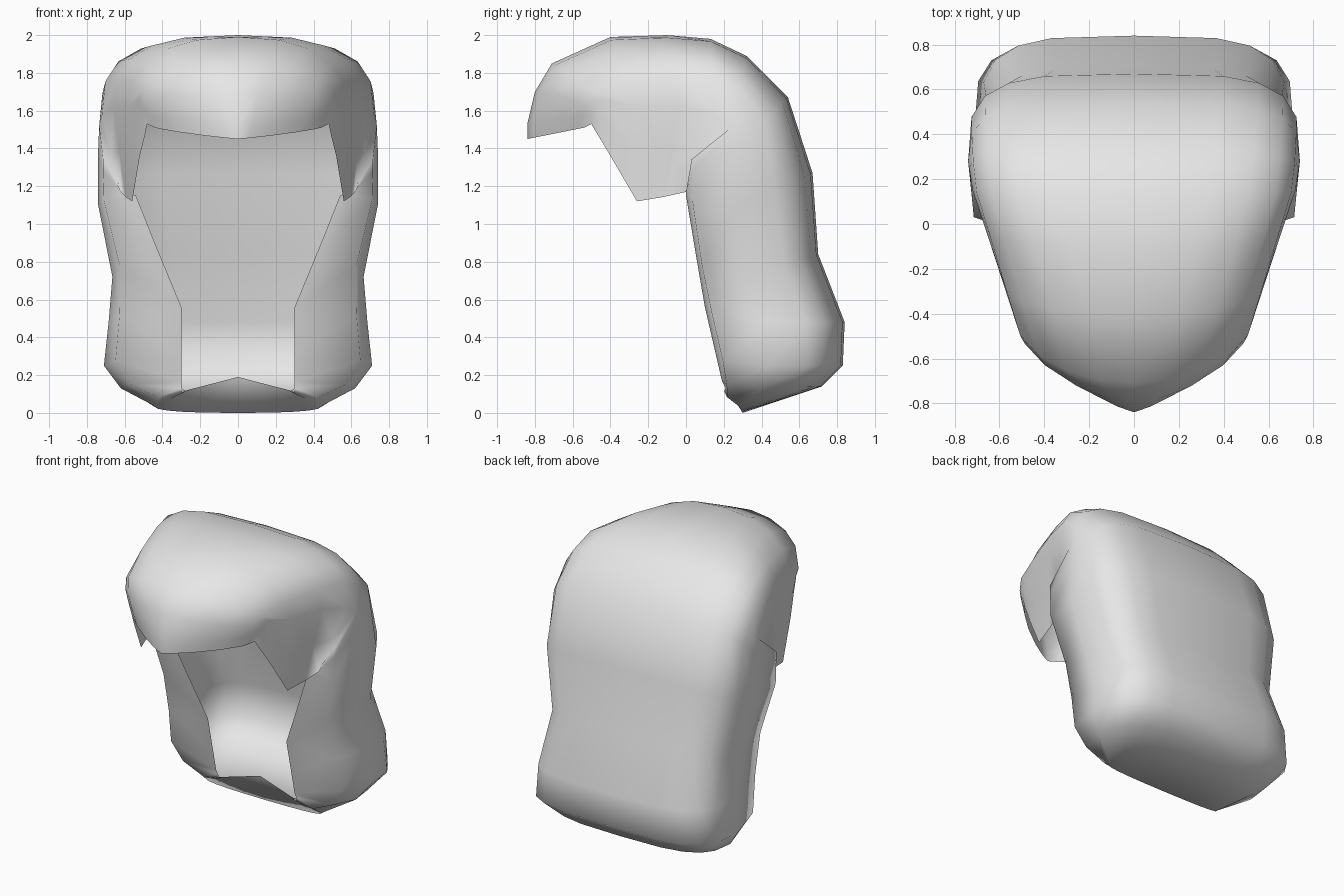
import bpy, bmesh, math
from mathutils import Vector

cube = bpy.data.objects.get("Cube")
if cube:
    bpy.data.objects.remove(cube, do_unlink=True)

# One flat colour
grey = bpy.data.materials.new("light grey")
grey.use_nodes = True
colour = (0.8, 0.8, 0.8, 1.0)
grey.diffuse_color = colour
grey.node_tree.nodes["Principled BSDF"].inputs["Base Color"].default_value = colour

# Ribs from fringe, over the crown, down the back and under the nape:
# centre line (y, z), widest side point, opening edge point, roundness
CAP = [
    ((-.84, 1.45), (.44, -.54, 1.51), (.48, -.50, 1.53), 1.7),
    ((-.84, 1.53), (.49, -.50, 1.58), (.485, -.49, 1.51), 1.6),
    ((-.80, 1.70), (.515, -.47, 1.63), (.495, -.46, 1.46), 1.3),
    ((-.71, 1.85), (.53, -.42, 1.66), (.52, -.40, 1.36), 1.05),
    ((-.40, 1.99), (.585, -.26, 1.62), (.56, -.26, 1.12), .85),
    ((-.10, 2.00), (.66, -.03, 1.62), (.595, -.12, 1.143), .72),
    ((.13, 1.98), (.72, .15, 1.58), (.62, 0, 1.17), .64),
]
BACK = [
    ((.32, 1.89), (.735, .25, 1.52), (.60, 0, 1.165), .6),
    ((.54, 1.67), (.74, .28, 1.40), (.57, 0, 1.16), .55),
    ((.67, 1.27), (.74, .28, 1.10), (.54, 0, 1.15), .53),
    ((.70, .84), (.665, .33, .72), (.42, .05, .85), .53),
    ((.84, .48), (.685, .42, .48), (.30, .10, .56), .53),
    ((.83, .25), (.71, .45, .25), (.30, .16, .30), .55),
    ((.72, .14), (.62, .40, .13), (.30, .19, .17), .6),
    ((.30, 0), (.44, .28, .035), (.30, .21, .13), .8),
    ((.24, .19), (.27, .215, .12), (.30, .20, .11), 2),
]
ANGLES = [0, 18, 36, 55, 74, 90]


def rib_points(spine, side, edge, power, forward):
    """Rounded quarter section from centre to side, then on to the opening."""
    side, edge = Vector(side), Vector(edge)
    pts = []
    for a in ANGLES:
        s = math.sin(math.radians(a)) ** power
        c = 1 - max(0, math.cos(math.radians(a))) ** power
        pts.append(Vector((side.x * s,
                           spine[0] + (side.y - spine[0]) * c,
                           spine[1] + (side.z - spine[1]) * c)))
    # Corner where the side turns in to the front curtain
    cx, cy = (.85, .12) if forward else (.5, .5)
    pts.append(Vector((edge.x + (side.x - edge.x) * cx,
                       edge.y + (side.y - edge.y) * cy,
                       (edge.z + side.z) / 2)))
    pts.append(edge)
    return pts


# Half of the hair shell
bm = bmesh.new()
ribs = []
for group, forward in ((CAP, False), (BACK, True)):
    for spine, side, edge, power in group:
        ribs.append([bm.verts.new(p)
                     for p in rib_points(spine, side, edge, power, forward)])
for a, b in zip(ribs, ribs[1:]):
    for i in range(len(a) - 1):
        bm.faces.new((a[i], a[i + 1], b[i + 1], b[i]))
for f in bm.faces:
    f.smooth = True

mesh = bpy.data.meshes.new("hair_shell")
bm.to_mesh(mesh)
bm.free()
mesh.materials.append(grey)
hair = bpy.data.objects.new("hair_shell", mesh)
bpy.context.collection.objects.link(hair)

# Other half
mirror = hair.modifiers.new("mirror", 'MIRROR')
mirror.use_axis[0] = True
mirror.use_clip = True
mirror.merge_threshold = 0.001
